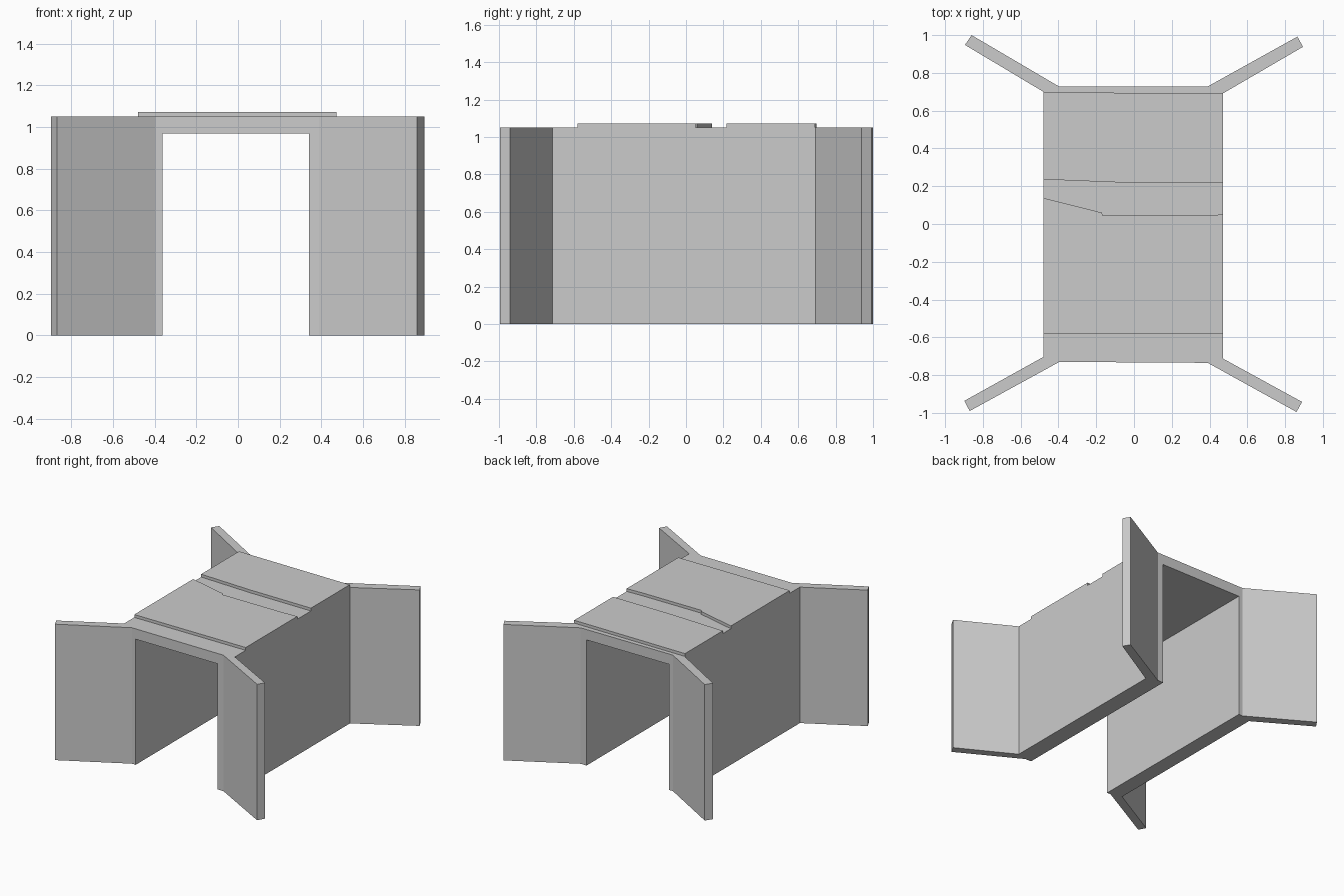
import bpy, bmesh

if "Cube" in bpy.data.objects:
    bpy.data.objects.remove(bpy.data.objects["Cube"])


def prism(name, outline, z0, z1):
    """Extrude a plan outline (x, y) from z0 up to z1."""
    bm = bmesh.new()
    base = bm.faces.new([bm.verts.new((x, y, z0)) for x, y in outline])
    top = bmesh.ops.extrude_face_region(bm, geom=[base])
    verts = [v for v in top["geom"] if isinstance(v, bmesh.types.BMVert)]
    bmesh.ops.translate(bm, verts=verts, vec=(0, 0, z1 - z0))
    bmesh.ops.recalc_face_normals(bm, faces=bm.faces)
    mesh = bpy.data.meshes.new(name)
    bm.to_mesh(mesh)
    bm.free()
    ob = bpy.data.objects.new(name, mesh)
    bpy.context.collection.objects.link(ob)
    return ob


LEFT, RIGHT = -0.48, 0.472

# Culvert body: deck, side walls and four splayed wing walls in one plan
plan = [
    (-0.395, -0.73), (0.39, -0.735),                                  # front edge
    (0.86, -0.995), (0.89, -0.942), (RIGHT, -0.713),                  # front right wing
    (RIGHT, 0.692), (0.895, 0.938), (0.865, 0.992), (0.39, 0.728),    # back right wing
    (-0.397, 0.728), (-0.86, 1.0), (-0.895, 0.948), (LEFT, 0.70),     # back left wing
    (LEFT, -0.704), (-0.898, -0.936), (-0.87, -0.99),                 # front left wing
]
body = prism("culvert_body", plan, 0, 1.05)

# Passage cut through from front to back
cutter = prism("passage_cutter", [(-0.363, -2), (0.34, -2), (0.34, 2), (-0.363, 2)], -0.5, 0.97)
cut = body.modifiers.new("passage", 'BOOLEAN')
cut.operation = 'DIFFERENCE'
cut.solver = 'EXACT'
cut.object = cutter
cutter.hide_render = True
cutter.hide_set(True)

# Thin surface slabs on the deck, separated by an irregular gap
prism("front_deck_slab", [(LEFT, -0.58), (RIGHT, -0.58), (RIGHT, 0.05), (0.34, 0.045),
                          (-0.165, 0.045), (-0.17, 0.06), (LEFT, 0.138)], 1.05, 1.072)
prism("back_deck_slab", [(LEFT, 0.236), (-0.05, 0.219), (RIGHT, 0.216),
                         (RIGHT, 0.69), (LEFT, 0.698)], 1.05, 1.072)
